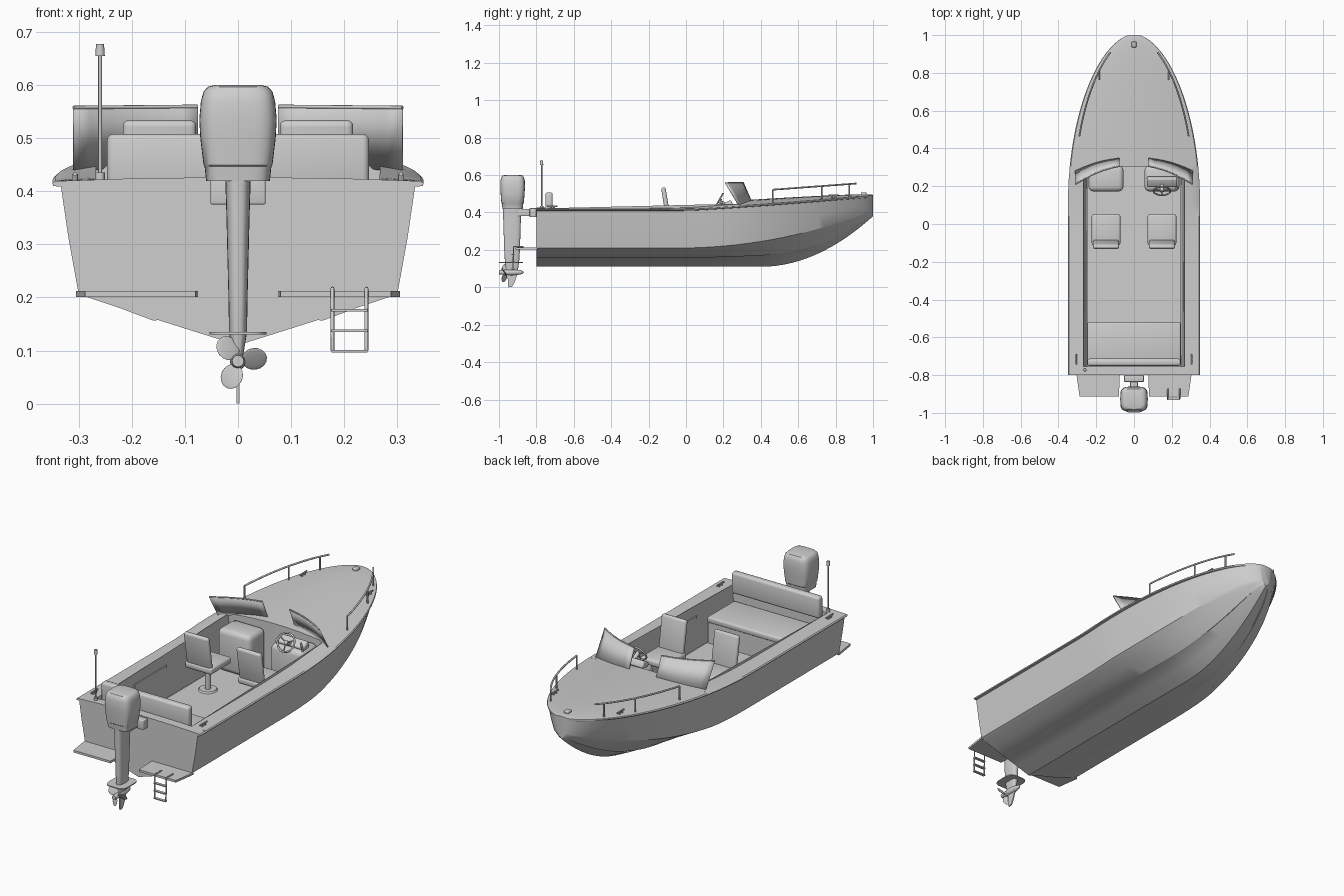
import bpy, bmesh, math
from mathutils import Vector, Matrix

if "Cube" in bpy.data.objects:
    bpy.data.objects.remove(bpy.data.objects["Cube"])

grey = bpy.data.materials.new("light grey")
grey.use_nodes = True
grey.diffuse_color = (0.62, 0.62, 0.62, 1)
grey.node_tree.nodes["Principled BSDF"].inputs["Base Color"].default_value = grey.diffuse_color


def finish(name, bm, angle=35):
    bmesh.ops.remove_doubles(bm, verts=bm.verts, dist=1e-5)
    bmesh.ops.recalc_face_normals(bm, faces=bm.faces)
    me = bpy.data.meshes.new(name)
    bm.to_mesh(me)
    bm.free()
    me.materials.append(grey)
    ob = bpy.data.objects.new(name, me)
    bpy.context.collection.objects.link(ob)
    bpy.ops.object.select_all(action='DESELECT')
    ob.select_set(True)
    bpy.context.view_layer.objects.active = ob
    bpy.ops.object.shade_smooth_by_angle(angle=math.radians(angle))
    return ob


def loft(name, rows, closed=False, caps=False, angle=35):
    """Skin a list of equal-length point rows."""
    bm = bmesh.new()
    vs = [[bm.verts.new(p) for p in r] for r in rows]
    n = len(rows[0])
    for a, b in zip(vs, vs[1:]):
        for i in range(n if closed else n - 1):
            j = (i + 1) % n
            bm.faces.new((a[i], a[j], b[j], b[i]))
    if caps:
        bm.faces.new(vs[0])
        bm.faces.new(vs[-1])
    return finish(name, bm, angle)


def box(name, c, size, bevel=0.0, tilt=0.0, segs=3):
    bm = bmesh.new()
    m = Matrix.Translation(c) @ Matrix.Rotation(tilt, 4, 'X') @ Matrix.Diagonal((*size, 1))
    bmesh.ops.create_cube(bm, size=1, matrix=m)
    if bevel:
        bmesh.ops.bevel(bm, geom=bm.edges[:], offset=bevel, segments=segs, profile=0.5, affect='EDGES')
    return finish(name, bm)


def rod(name, a, b, r, r2=None, sides=12):
    a, b = Vector(a), Vector(b)
    bm = bmesh.new()
    m = Matrix.Translation((a + b) / 2) @ (b - a).to_track_quat('Z', 'Y').to_matrix().to_4x4()
    bmesh.ops.create_cone(bm, cap_ends=True, segments=sides, radius1=r,
                          radius2=r if r2 is None else r2, depth=(b - a).length, matrix=m)
    return finish(name, bm)


def tube(name, pts, r, cyclic=False):
    cu = bpy.data.curves.new(name, 'CURVE')
    cu.dimensions = '3D'
    cu.bevel_depth, cu.bevel_resolution, cu.use_fill_caps = r, 2, True
    sp = cu.splines.new('POLY')
    sp.points.add(len(pts) - 1)
    for p, q in zip(sp.points, pts):
        p.co = (*q, 1)
    sp.use_cyclic_u = cyclic
    cu.materials.append(grey)
    ob = bpy.data.objects.new(name, cu)
    bpy.context.collection.objects.link(ob)
    return ob


def ring(y, z, rx, ry, power=4, n=32):
    """Rounded rectangle at height z."""
    pts = []
    for i in range(n):
        a = math.tau * i / n
        c, s = math.cos(a), math.sin(a)
        pts.append((rx * math.copysign(abs(c) ** (2 / power), c),
                    y + ry * math.copysign(abs(s) ** (2 / power), s), z))
    return pts


# Hull lines
def ramp(y, a, b):
    return min(max((y - a) / (b - a), 0), 1)


def beam(y):
    return 0.35 * (1 - ramp(y, 0.1, 1.005) ** 2) ** 0.55


def sheer(y):
    return 0.419 + 0.073 * ramp(y, 0, 1) ** 1.2


def deck_z(x, y):
    crown = (0.008 + 0.022 * ramp(y, -0.2, 0.3)) * beam(y) / 0.35
    return sheer(y) + crown * (1 - (x / beam(y)) ** 2)


def mirrored(half):
    return [(-x, y, z) for x, y, z in half] + [p for p in reversed(half) if p[0] > 1e-6]


def hull_row(y):
    w = beam(y) * 0.955
    c = w * (0.9 - 0.12 * ramp(y, 0.2, 0.9))
    k = 0.11 + 0.27 * ramp(y, 0.4, 1) ** 2
    cz = 0.205 + 0.205 * ramp(y, -0.1, 1) ** 2.2
    bulge = 0.12 * ramp(y, 0.2, 0.8)
    half = [(w, y, sheer(y) - 0.006), ((w + c) / 2 + 0.002, y, (cz + sheer(y)) / 2),
            (c, y, cz + 0.004), (c * 0.95, y, cz - 0.004)]
    for f in (0.75, 0.53, 0.5, 0.25, 0):
        z = k + (cz - k) * (f - bulge * math.sin(math.pi * f))
        half.append((c * f, y, z - (0.004 if f == 0.53 else 0)))
    return mirrored(half)


def deck_half(y, xs):
    w, s = beam(y), sheer(y)
    lip = [(w * 0.955, y, s - 0.01), (w - 0.002, y, s - 0.009), (w, y, s - 0.004), (w * 0.985, y, deck_z(w * 0.985, y))]
    return lip + [(x, y, deck_z(x, y)) for x in xs]


stations = [1 - 1.8 * (i / 44) ** 1.7 for i in range(45)]
loft("hull", [hull_row(y) for y in stations], caps=True, angle=28)

# Decks
FRONT, SIDE, AFT = 0.305, 0.268, -0.755
bow = [1 - (1 - FRONT) * (i / 28) ** 1.7 for i in range(29)]
loft("bow_deck", [mirrored(deck_half(y, [beam(y) * f for f in (0.8, 0.6, 0.4, 0.2, 0)])) for y in bow], caps=True)
loft("stern_deck", [mirrored(deck_half(y, [0.2, 0])) for y in (-0.8, AFT)], caps=True)
for side, sx in (("left", 1), ("right", -1)):
    ys = [AFT + (FRONT - AFT) * i / 16 for i in range(17)]
    loft(side + "_side_deck", [[(sx * x, y, z) for x, y, z in deck_half(y, [0.3, SIDE])] for y in ys])

# Cockpit liner
FLOOR = 0.22
corners = [(-SIDE, AFT), (SIDE, AFT), (SIDE, FRONT), (-SIDE, FRONT)]
loft("cockpit_liner", [[(x * 0.94, y, FLOOR) for x, y in corners],
                       [(x, y, deck_z(x, y)) for x, y in corners]], closed=True)
box("cockpit_floor", (0, (AFT + FRONT) / 2, FLOOR - 0.004), (0.5, FRONT - AFT, 0.008))
loft("dash_bulkhead", [[(x, FRONT, z if z else deck_z(x, FRONT)) for x in (-0.268, -0.13, 0, 0.13, 0.268)]
                       for z in (FLOOR, 0)])

# Rear bench
box("bench_base", (0, -0.63, 0.275), (0.49, 0.21, 0.11))
box("bench_cushion", (0, -0.63, 0.34), (0.495, 0.22, 0.03), 0.009)
box("bench_backrest", (0, -0.732, 0.454), (0.494, 0.038, 0.108), 0.012)

for side, sx in (("left", 1), ("right", -1)):
    cx = sx * 0.148
    # Pedestal chair
    rod(side + "_chair_foot", (cx, -0.03, FLOOR), (cx, -0.03, FLOOR + 0.008), 0.045, 0.04, 24)
    rod(side + "_chair_post", (cx, -0.03, FLOOR), (cx, -0.03, 0.35), 0.014)
    box(side + "_chair_seat", (cx, -0.03, 0.36), (0.152, 0.165, 0.035), 0.012)
    box(side + "_chair_back", (cx, -0.108, 0.45), (0.138, 0.024, 0.17), 0.011, 0.16)

    # Console and side locker
    box(side + "_console", (cx, 0.24, 0.325), (0.185, 0.135, 0.215), 0.025)
    box(side + "_locker_door", (sx * 0.262, -0.33, 0.335), (0.006, 0.26, 0.09))

    # Windscreen leaning aft
    lower, upper, top = [], [], []
    for i in range(9):
        t = i / 8
        x, bulge = sx * (0.076 + 0.234 * t), 0.014 * math.sin(math.pi * t)
        lower.append((x, 0.352 - 0.07 * t + bulge, 0.456 - 0.018 * t))
        upper.append((x, 0.306 - 0.096 * t + bulge, 0.56 - 0.002 * t))
    screen = loft(side + "_windscreen", [lower, upper])
    mod = screen.modifiers.new("thickness", 'SOLIDIFY')
    mod.thickness, mod.offset = 0.005, 0
    tube(side + "_windscreen_trim", upper, 0.0035)

    # Bow rail on three posts
    rail = []
    for i in range(13):
        y = 0.465 + 0.445 * i / 12
        rail.append((sx * (beam(y) - 0.028 + 0.008 * i / 12), y, 0.522 + 0.033 * i / 12))
    tube(side + "_bow_rail", rail, 0.0045)
    for i in (0, 7, 11):
        x, y, z = rail[i]
        rod(side + "_rail_post", (x, y, deck_z(x, y) - 0.004), (x, y, z), 0.004, sides=8)

    # Mooring cleats
    for x, y in ((0.307, -0.715), (0.185, 0.79)):
        z = deck_z(x, y)
        rod(side + "_cleat_bar", (sx * x, y - 0.028, z + 0.012), (sx * x, y + 0.028, z + 0.012), 0.004, sides=8)
        for d in (-0.01, 0.01):
            rod(side + "_cleat_leg", (sx * x, y + d, z - 0.003), (sx * x, y + d, z + 0.012), 0.005, sides=8)

    # Swim platform
    outline = [(0.075, -0.795), (0.305, -0.795), (0.288, -0.912), (0.08, -0.912)]
    loft(side + "_swim_platform", [[(sx * x, y, z) for x, y in outline] for z in (0.201, 0.212)],
         closed=True, caps=True)

# Helm: gauge panel, wheel and throttle
box("gauge_panel", (0.148, 0.225, 0.44), (0.16, 0.05, 0.035), 0.008, 0.5)
hub, tilt = Vector((0.148, 0.175, 0.462)), Matrix.Rotation(math.radians(60), 3, 'X')
rim = [hub + tilt @ Vector((0.045 * math.cos(math.tau * i / 28), 0.045 * math.sin(math.tau * i / 28), 0)) for i in range(28)]
tube("steering_wheel", rim, 0.0045, True)
for i in (2, 12, 21):
    rod("wheel_spoke", hub, rim[i], 0.003, sides=8)
rod("steering_column", hub + tilt @ Vector((0, 0, 0.004)), hub + tilt @ Vector((0, 0, -0.06)), 0.01)
rod("throttle_lever", (0.225, 0.2, 0.42), (0.225, 0.185, 0.475), 0.005)

# Bow light and stern light mast
box("bow_light", (0, 0.95, deck_z(0, 0.95) + 0.004), (0.025, 0.03, 0.014), 0.004)
rod("mast_foot", (-0.26, -0.772, 0.42), (-0.26, -0.772, 0.436), 0.009)
rod("light_mast", (-0.26, -0.772, 0.42), (-0.26, -0.772, 0.66), 0.0035)
rod("mast_light", (-0.26, -0.772, 0.655), (-0.26, -0.772, 0.678), 0.009, 0.0075)

# Boarding ladder
for x in (0.178, 0.242):
    tube("ladder_rail", [(x, -0.87, 0.217), (x, -0.922, 0.217), (x, -0.925, 0.1)], 0.0035)
for z in (0.099, 0.137, 0.176):
    box("ladder_rung", (0.21, -0.925, z), (0.068, 0.014, 0.005))

# Outboard motor
loft("motor_cowling", [ring(-0.927, z, rx, ry) for z, rx, ry in (
    (0.42, 0.06, 0.054), (0.447, 0.063, 0.057), (0.45, 0.065, 0.06), (0.5, 0.071, 0.064), (0.535, 0.073, 0.066),
    (0.57, 0.07, 0.065), (0.588, 0.065, 0.061), (0.597, 0.057, 0.054), (0.6, 0.045, 0.042))],
    closed=True, caps=True)
loft("motor_leg", [ring(-0.93, z, rx, ry, 3) for z, rx, ry in (
    (0.425, 0.024, 0.05), (0.36, 0.022, 0.047), (0.2, 0.018, 0.042), (0.135, 0.017, 0.038), (0.085, 0.009, 0.03))],
    closed=True, caps=True)
box("transom_clamp", (0, -0.818, 0.399), (0.104, 0.036, 0.048), 0.004)
box("motor_arm", (0, -0.86, 0.4), (0.04, 0.08, 0.04), 0.004)
loft("cavitation_plate", [ring(-0.935, z, 0.054, 0.064) for z in (0.13, 0.135)], closed=True, caps=True)
bm = bmesh.new()
bmesh.ops.create_uvsphere(bm, u_segments=20, v_segments=12, radius=1,
                          matrix=Matrix.Translation((0, -0.933, 0.08)) @ Matrix.Diagonal((0.015, 0.066, 0.016, 1)))
finish("gearcase", bm)
fin = [(-0.955, 0.075), (-0.9, 0.075), (-0.915, 0.03), (-0.93, 0.002), (-0.95, 0)]
loft("skeg", [[(x, y, z) for y, z in fin] for x in (-0.003, 0.003)], closed=True, caps=True)

# Propeller
rod("propeller_hub", (0, -0.955, 0.08), (0, -0.999, 0.08), 0.015, 0.011, 16)
for k in range(3):
    turn = Matrix.Rotation(math.radians(-8 - 120 * k), 4, 'Y')
    pitch = Matrix.Rotation(math.radians(35), 4, 'X')
    m = Matrix.Translation((0, -0.972, 0.08)) @ turn @ pitch @ Matrix.Translation((0.031, 0, 0))
    bm = bmesh.new()
    bmesh.ops.create_uvsphere(bm, u_segments=20, v_segments=8, radius=1,
                              matrix=m @ Matrix.Diagonal((0.024, 0.0025, 0.025, 1)))
    finish("propeller_blade", bm)
